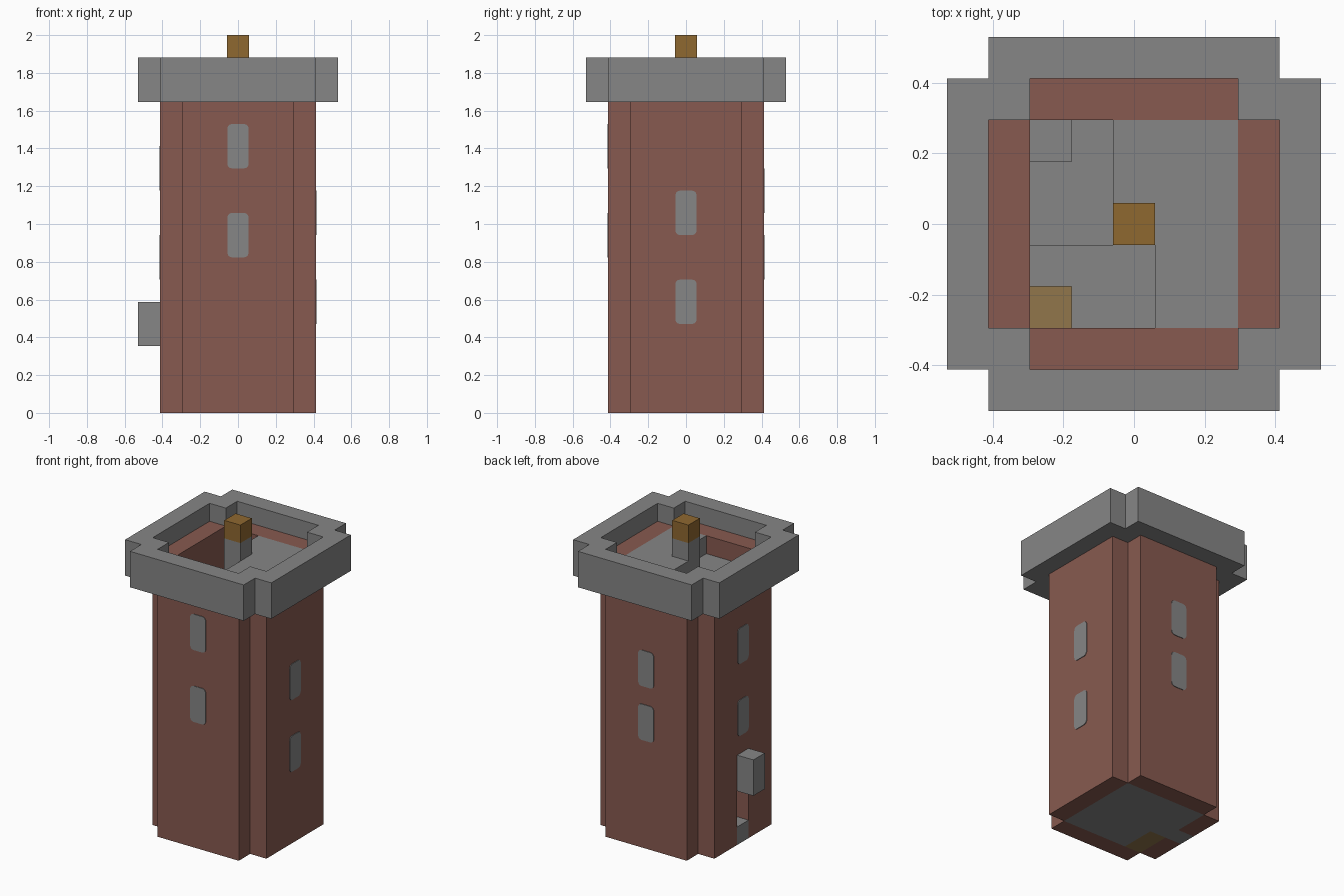
import bpy, bmesh
from math import pi
from mathutils import Matrix, Vector

U = 2 / 17  # block size

if "Cube" in bpy.data.objects:
    bpy.data.objects.remove(bpy.data.objects["Cube"])


def material(name, rgb):
    m = bpy.data.materials.new(name)
    m.use_nodes = True
    m.diffuse_color = (*rgb, 1)
    m.node_tree.nodes["Principled BSDF"].inputs["Base Color"].default_value = (*rgb, 1)
    return m


STONE = material("stone grey", (0.238, 0.238, 0.238))
BRICK = material("brick red", (0.242, 0.102, 0.08))
GOLD = material("dark gold", (0.275, 0.138, 0.03))
TAN = material("dull tan", (0.283, 0.181, 0.07))


def finish(name, bm, mat):
    mesh = bpy.data.meshes.new(name)
    bm.to_mesh(mesh)
    bm.free()
    mesh.materials.append(mat)
    ob = bpy.data.objects.new(name, mesh)
    bpy.context.collection.objects.link(ob)
    return ob


def box(x0, x1, y0, y1, z0, z1):
    """Set of block cells, end values included."""
    return {(x, y, z) for x in range(x0, x1 + 1)
            for y in range(y0, y1 + 1) for z in range(z0, z1 + 1)}


def turn(cells, n):
    """Quarter turns clockwise about the tower axis."""
    for _ in range(n % 4):
        cells = {(y, -x, z) for x, y, z in cells}
    return cells


def ring(cells):
    return set().union(*(turn(cells, n) for n in range(4)))


def blocks(name, cells, mat):
    """Skin a set of cells and merge its flat areas."""
    bm = bmesh.new()
    for cell in sorted(cells):
        mid = Vector(cell) + Vector((0, 0, 0.5))
        for axis in range(3):
            for sign in (-1, 1):
                n = Vector((0, 0, 0))
                n[axis] = sign
                if tuple(int(a + b) for a, b in zip(cell, n)) in cells:
                    continue
                a = Vector((0, 0, 0))
                a[(axis + 1) % 3] = 0.5
                b = n.cross(a)
                mid_face = mid + n / 2
                corners = (-a - b, a - b, a + b, b - a)
                bm.faces.new([bm.verts.new((mid_face + c) * U) for c in corners])
    bmesh.ops.remove_doubles(bm, verts=bm.verts, dist=U / 100)
    bmesh.ops.dissolve_limit(bm, angle_limit=0.01, verts=bm.verts, edges=bm.edges)
    return finish(name, bm, mat)


# Brick walls with a doorway on the -x side
doorway = box(-3, -3, 0, 0, 0, 2)
blocks("brick_walls", ring(box(-2, 2, 3, 3, 0, 14)) - doorway, BRICK)

# Overhanging parapet with notched corners
blocks("parapet", ring(box(-3, 3, 4, 4, 14, 15) | box(3, 3, 3, 3, 14, 15)), STONE)

# Ground floor, door sill and floor patch under the first step
patch = box(-2, -2, -2, -1, 0, 0)
blocks("ground_floor", (box(-2, 2, -2, 2, 0, 0) | box(-3, -3, 0, 0, 0, 0)) - patch, STONE)
blocks("floor_patch", patch, TAN)

# Central column and its cap
blocks("stair_column", box(0, 0, 0, 0, 1, 15), STONE)
blocks("column_cap", box(0, 0, 0, 0, 16, 16), GOLD)

# Spiral stair: one quarter platform per layer, each with its outer corner open
steps = set()
for layer in range(1, 14):
    quarter = box(0, 2, 1, 2, layer, layer) - {(2, 2, layer)}
    steps |= turn(quarter, 3 - layer)
blocks("spiral_stair", steps, STONE)

# Top landing over two quarters
landing = box(0, 2, 1, 2, 14, 14)
blocks("top_landing", landing | turn(landing, 1), STONE)

# Block hung above the doorway
blocks("door_canopy", box(-4, -4, 0, 0, 3, 4), STONE)


def window(name, angle, height):
    """Rounded thin plate on a wall, turned from the front."""
    bm = bmesh.new()
    w, h = U * 0.48, U
    face = bm.faces.new([bm.verts.new((x, 0, z)) for x, z in
                         ((-w, -h), (w, -h), (w, h), (-w, h))])
    bmesh.ops.bevel(bm, geom=list(bm.verts), offset=0.025, segments=3,
                    profile=0.5, affect='VERTICES')
    out = bmesh.ops.extrude_face_region(bm, geom=list(bm.faces))["geom"]
    bmesh.ops.translate(bm, vec=(0, -0.004, 0),
                        verts=[g for g in out if isinstance(g, bmesh.types.BMVert)])
    bmesh.ops.recalc_face_normals(bm, faces=bm.faces)
    bm.transform(Matrix.Rotation(angle, 4, 'Z') @ Matrix.Translation((0, -3.5 * U, height * U)))
    finish(name, bm, STONE)


# Two windows per wall, climbing with the stair
sides = (("front", 0, (12, 8)), ("left", pi / 2, (9, 5)),
         ("back", pi, (10, 7)), ("right", -pi / 2, (11, 7)))
for side, angle, heights in sides:
    for level, height in zip(("upper", "lower"), heights):
        window(f"{side}_{level}_window", angle, height)
